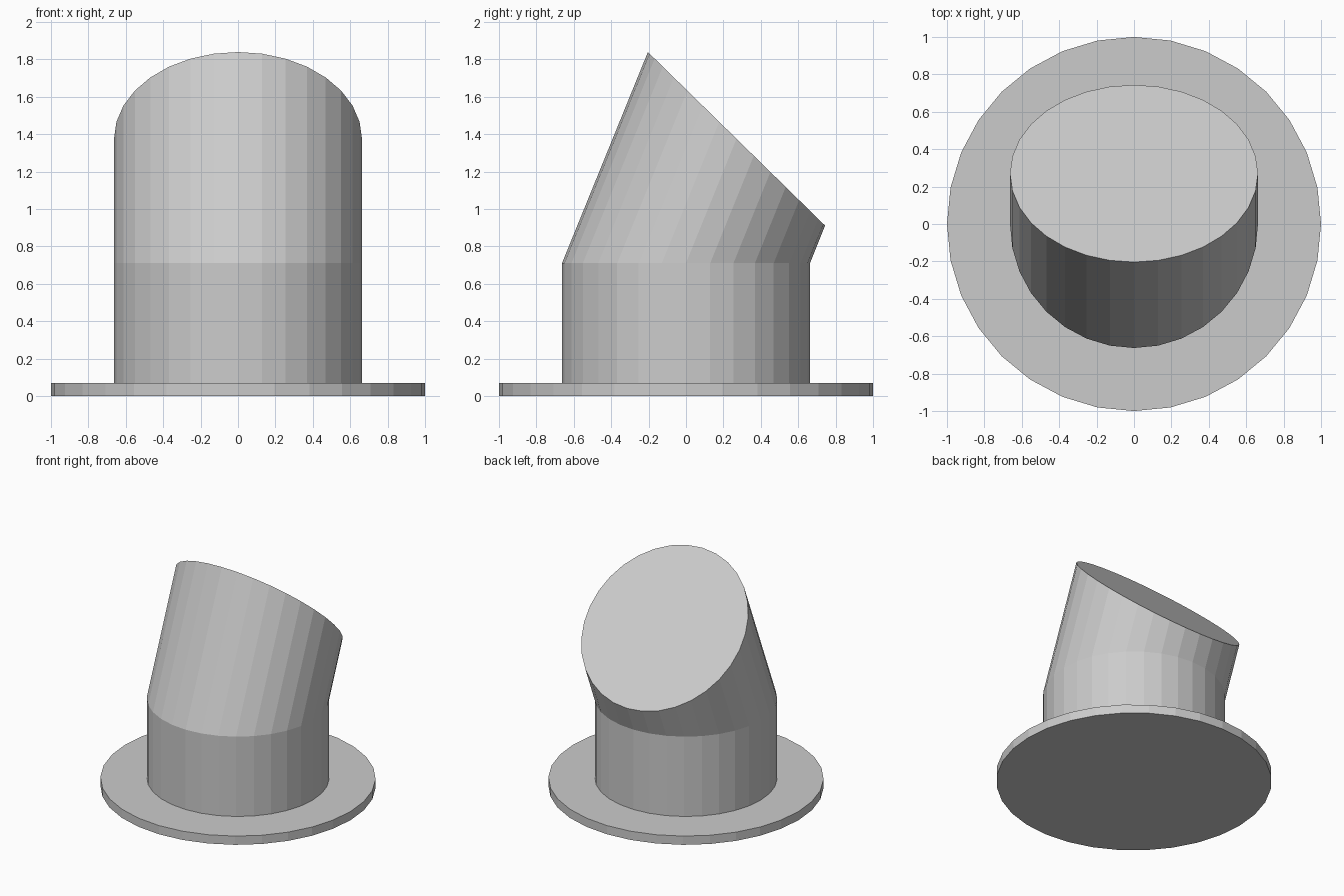
import bpy, bmesh
from math import radians
from mathutils import Matrix

if "Cube" in bpy.data.objects:
    bpy.data.objects.remove(bpy.data.objects["Cube"])

SIDES = 32
PIPE_R = 0.663


def ring(bm, radius, z, y=0.0, tilt=0.0):
    """Circle of vertices, optionally tilted towards the back."""
    m = Matrix.Translation((0, y, z)) @ Matrix.Rotation(radians(tilt), 4, 'X')
    return bmesh.ops.create_circle(bm, segments=SIDES, radius=radius, matrix=m)["verts"]


def loft(name, rings):
    """Skin a stack of rings and cap both ends."""
    bm = bmesh.new()
    loops = [ring(bm, *r) for r in rings]
    for a, b in zip(loops, loops[1:]):
        for i in range(SIDES):
            j = (i + 1) % SIDES
            bm.faces.new((a[i], a[j], b[j], b[i]))
    bm.faces.new(loops[0])
    bm.faces.new(loops[-1])
    bmesh.ops.recalc_face_normals(bm, faces=bm.faces)
    mesh = bpy.data.meshes.new(name)
    bm.to_mesh(mesh)
    bm.free()
    obj = bpy.data.objects.new(name, mesh)
    bpy.context.collection.objects.link(obj)
    return obj


# Flange, upright pipe and slanted, angled mouth as one continuous skin
loft("vent_pipe", [
    (1.0, 0.0),
    (1.0, 0.07),
    (PIPE_R, 0.07),
    (PIPE_R, 0.71),
    (PIPE_R, 1.375, 0.27, -44.4),
])
